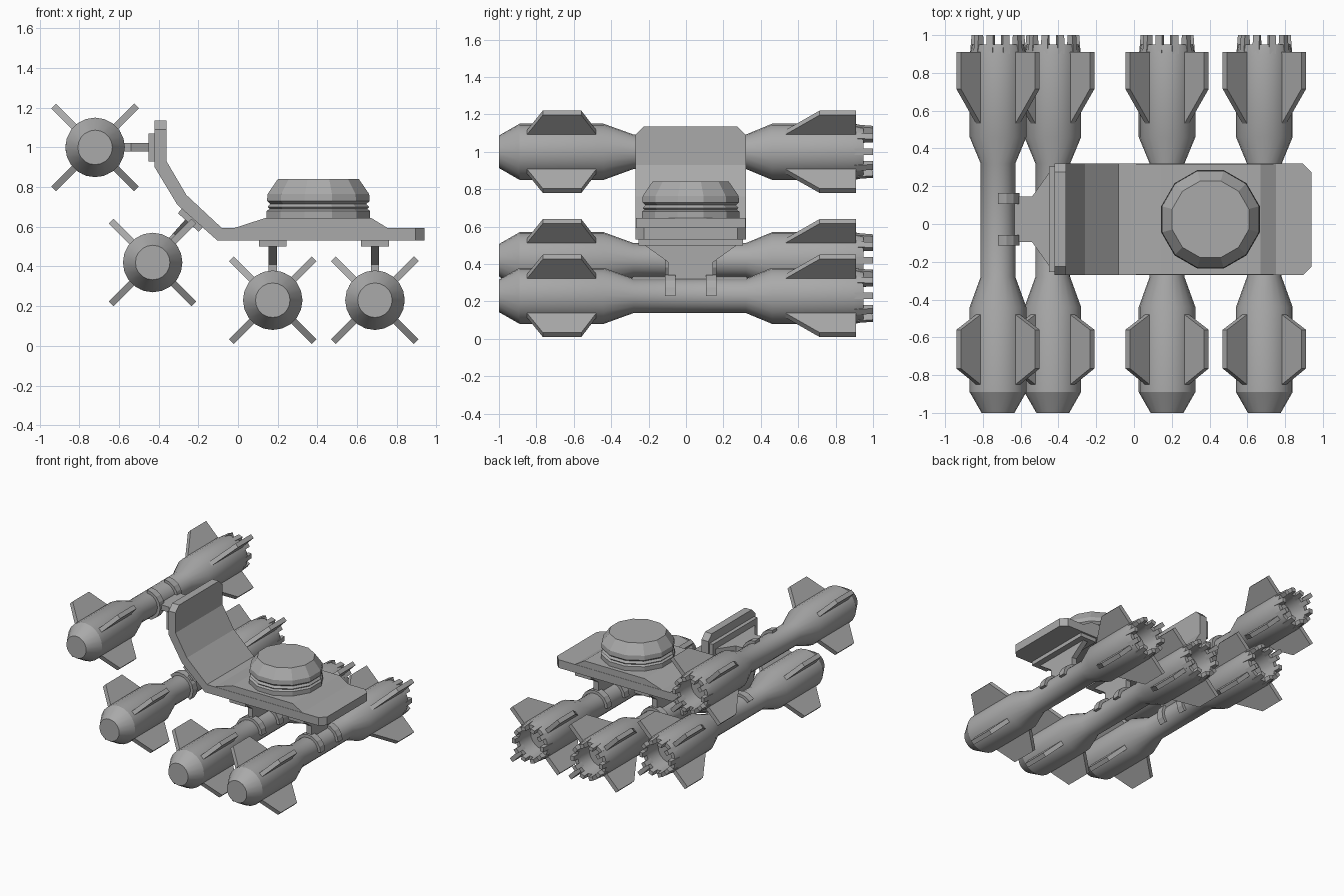
import bpy, bmesh
from math import pi, cos, sin, radians, atan2
from mathutils import Matrix

cube = bpy.data.objects.get("Cube")
if cube:
    bpy.data.objects.remove(cube, do_unlink=True)

grey = bpy.data.materials.new("plain grey")
grey.use_nodes = True
grey.diffuse_color = (0.4, 0.4, 0.4, 1)
grey.node_tree.nodes["Principled BSDF"].inputs["Base Color"].default_value = (0.4, 0.4, 0.4, 1)

MID_Y = 0.025


def finish(name, bm, smooth=False):
    bmesh.ops.recalc_face_normals(bm, faces=bm.faces)
    mesh = bpy.data.meshes.new(name)
    bm.to_mesh(mesh)
    bm.free()
    mesh.materials.append(grey)
    ob = bpy.data.objects.new(name, mesh)
    bpy.context.collection.objects.link(ob)
    if smooth:
        bpy.ops.object.select_all(action='DESELECT')
        ob.select_set(True)
        bpy.context.view_layer.objects.active = ob
        bpy.ops.object.shade_smooth_by_angle(angle=radians(25))
    return ob


def add_prism(bm, outline, a, b, matrix=Matrix()):
    """Extrude an x-z outline along y from a to b."""
    ends = [[bm.verts.new(matrix @ Matrix.Translation((p, y, q)).translation)
             for p, q in outline] for y in (a, b)]
    for ring in ends:
        bm.faces.new(ring)
    n = len(outline)
    for i in range(n):
        j = (i + 1) % n
        bm.faces.new((ends[0][i], ends[0][j], ends[1][j], ends[1][i]))


def add_lathe(bm, profile, sides, matrix=Matrix()):
    """Revolve (radius, height) points around z, capping both ends."""
    rings = []
    for r, h in profile:
        rings.append([bm.verts.new(matrix @ Matrix.Translation(
            (r * cos(2 * pi * i / sides), r * sin(2 * pi * i / sides), h)).translation)
            for i in range(sides)])
    for low, high in zip(rings, rings[1:]):
        for i in range(sides):
            j = (i + 1) % sides
            bm.faces.new((low[i], low[j], high[j], high[i]))
    bm.faces.new(rings[0])
    bm.faces.new(rings[-1])


ALONG_Y = Matrix.Rotation(-pi / 2, 4, 'X')


def radial(angle):
    """Outlines given as (radius, y), turned to point at an angle in x-z."""
    return Matrix.Rotation(-angle, 4, 'Y') @ ALONG_Y


def rocket(label, x, z, mount_angle):
    place = Matrix.Translation((x, 0, z))

    # Body with pinched waist and hollow tail
    bm = bmesh.new()
    add_lathe(bm, [(0.087, -1), (0.15, -0.89), (0.15, -0.44), (0.092, -0.28),
                   (0.092, 0.32), (0.15, 0.46), (0.15, 0.9), (0.14, 0.95),
                   (0.11, 0.95), (0.1, 0.82)], 20, place @ ALONG_Y)
    finish(label + "_body", bm, True)

    # Diagonal fins, front and rear
    front = [(0.13, -0.86), (0.295, -0.765), (0.295, -0.56), (0.13, -0.47)]
    rear = [(0.13, 0.51), (0.295, 0.715), (0.295, 0.91), (0.13, 0.91)]
    bm = bmesh.new()
    for i in range(4):
        for outline in (front, rear):
            add_prism(bm, outline, -0.017, 0.017, place @ radial(pi / 4 + i * pi / 2))
    finish(label + "_fins", bm)

    # Tail teeth
    tooth = [(0.105, 0.92), (0.148, 0.9), (0.14, 1), (0.11, 1)]
    bm = bmesh.new()
    for i in range(10):
        add_prism(bm, tooth, -0.018, 0.018, place @ radial(i * pi / 5))
    finish(label + "_tail_teeth", bm)

    # Mount: foot block, tapered web and two saddle clamps
    turn = place @ Matrix.Translation((0, MID_Y, 0)) @ radial(mount_angle)
    bm = bmesh.new()
    add_prism(bm, [(0.27, -0.28), (0.31, -0.28), (0.31, 0.28), (0.27, 0.28)], -0.07, 0.07, turn)
    web = [(0.085, -0.12), (0.18, -0.12), (0.28, -0.26)]
    web += [(d, -y) for d, y in reversed(web)]
    add_prism(bm, web, -0.021, 0.021, turn)
    angles = [mount_angle - pi / 2 + i * pi / 8 for i in range(9)]
    arc = [(0.115 * cos(a), 0.115 * sin(a)) for a in angles]
    arc += [(0.085 * cos(a), 0.085 * sin(a)) for a in reversed(angles)]
    for side in (-1, 1):
        y = MID_Y + side * 0.11
        add_prism(bm, arc, y - 0.028, y + 0.028, place)
    finish(label + "_mount", bm)


rocket("upper_rocket", -0.72, 1.0, 0)
rocket("middle_rocket", -0.43, 0.42, atan2(0.747, 0.665))
rocket("inner_rocket", 0.175, 0.23, pi / 2)
rocket("outer_rocket", 0.69, 0.23, pi / 2)

# Bent wing plate with clipped corners at both ends
bm = bmesh.new()
add_prism(bm, [(-0.42, 1.135), (-0.42, 0.9), (-0.305, 0.71), (-0.103, 0.53), (0.94, 0.53),
               (0.94, 0.595), (-0.083, 0.595), (-0.26, 0.76), (-0.36, 0.93), (-0.36, 1.135)],
          -0.27, 0.32)
corners = []
for e in bm.edges:
    a, b = (v.co for v in e.verts)
    if abs(a.y - b.y) < 1e-4 and (min(a.x, b.x) > 0.93 or min(a.z, b.z) > 1.13):
        corners.append(e)
bmesh.ops.bevel(bm, geom=corners, offset=0.045, segments=1, affect='EDGES')
finish("wing_plate", bm)

# Raised deck under the turret
bm = bmesh.new()
add_prism(bm, [(-0.03, 0.59), (0.14, 0.645), (0.67, 0.645), (0.76, 0.59)], -0.268, 0.318)
finish("raised_deck", bm)

# Faceted turret with a groove round its collar
bm = bmesh.new()
add_lathe(bm, [(0.27, 0.62), (0.27, 0.68), (0.255, 0.69), (0.265, 0.7), (0.25, 0.715),
               (0.268, 0.73), (0.265, 0.765), (0.21, 0.842)], 12,
          Matrix.Translation((0.405, MID_Y, 0)) @ Matrix.Rotation(pi / 12, 4, 'Z'))
finish("turret", bm)
